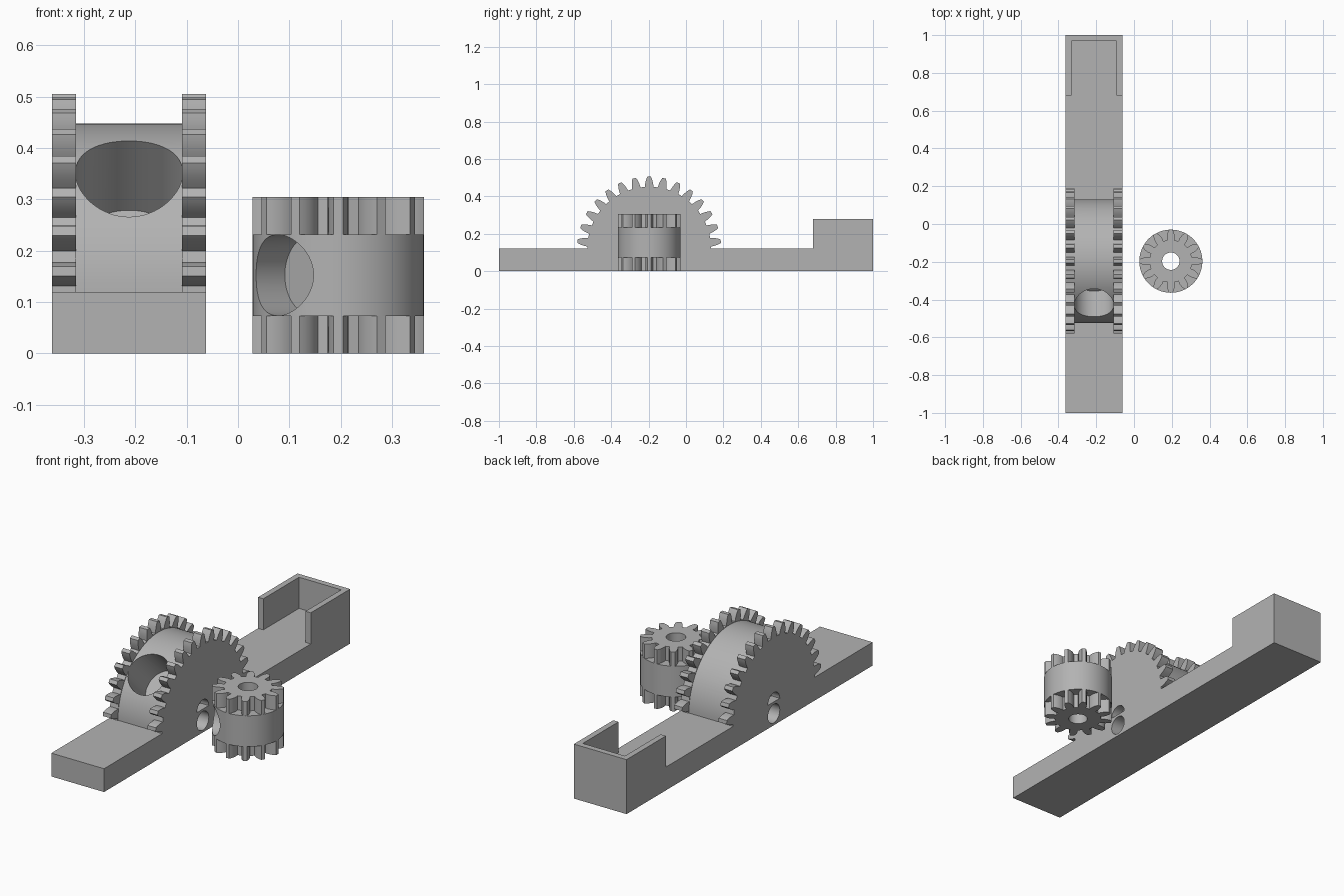
import bpy
import bmesh
from math import sin, cos, pi, radians
from mathutils import Matrix, Vector

cube = bpy.data.objects.get("Cube")
if cube:
    bpy.data.objects.remove(cube, do_unlink=True)

GREY = (0.45, 0.45, 0.45, 1)
mat = bpy.data.materials.new("plain grey")
mat.use_nodes = True
mat.diffuse_color = GREY
mat.node_tree.nodes["Principled BSDF"].inputs["Base Color"].default_value = GREY

# Shared layout
MID_X, HALF_W, BASE_H = -0.212, 0.15, 0.12
AXLE = Vector((MID_X, -0.197, BASE_H))
PINION = Vector((0.195, -0.197, 0))
SPOOL_HALF = 0.1035
# Local (u, v, extrusion) mapped to world (y, z, x)
ALONG_X = Matrix(((0, 0, 1, 0), (1, 0, 0, 0), (0, 1, 0, 0), (0, 0, 0, 1)))


def prism(name, outline, low, high, matrix=Matrix()):
    """Extrude a 2D outline from low to high, then place it."""
    bm = bmesh.new()
    face = bm.faces.new([bm.verts.new((u, v, low)) for u, v in outline])
    new = bmesh.ops.extrude_face_region(bm, geom=[face])["geom"]
    verts = [g for g in new if isinstance(g, bmesh.types.BMVert)]
    bmesh.ops.translate(bm, verts=verts, vec=(0, 0, high - low))
    bmesh.ops.recalc_face_normals(bm, faces=bm.faces)
    bm.transform(matrix)
    mesh = bpy.data.meshes.new(name)
    bm.to_mesh(mesh)
    bm.free()
    mesh.materials.append(mat)
    ob = bpy.data.objects.new(name, mesh)
    bpy.context.collection.objects.link(ob)
    return ob


def rect(u0, u1, v0, v1):
    return [(u0, v0), (u1, v0), (u1, v1), (u0, v1)]


def arc(radius, start=0, end=2 * pi, steps=64, closed=True):
    count = steps if closed else steps + 1
    return [(radius * cos(start + (end - start) * i / steps),
             radius * sin(start + (end - start) * i / steps)) for i in range(count)]


def teeth(angles, profile):
    """Outline points for teeth; profile lists (radius, half width) root to tip."""
    points = []
    for a in angles:
        for side, rows in ((-1, profile), (1, profile[::-1])):
            for r, w in rows:
                t = a + side * w / r
                points.append((r * cos(t), r * sin(t)))
    return points


def rod(radius, start, direction, length):
    """Round cutter starting at a point and running along a direction."""
    turn = Vector(direction).to_track_quat('Z', 'Y').to_matrix().to_4x4()
    ob = prism("cutter", arc(radius), 0, length, Matrix.Translation(start) @ turn)
    ob.hide_render = True
    return ob


def cut(ob, *cutters):
    """Subtract the cutters, bake the result and remove them."""
    for c in cutters:
        mod = ob.modifiers.new("cut", 'BOOLEAN')
        mod.operation = 'DIFFERENCE'
        mod.solver = 'EXACT'
        mod.object = c
    graph = bpy.context.evaluated_depsgraph_get()
    mesh = bpy.data.meshes.new_from_object(ob.evaluated_get(graph))
    ob.modifiers.clear()
    ob.data = mesh
    for c in cutters:
        bpy.data.objects.remove(c, do_unlink=True)


def smooth(ob):
    bpy.ops.object.select_all(action='DESELECT')
    ob.select_set(True)
    bpy.context.view_layer.objects.active = ob
    bpy.ops.object.shade_smooth_by_angle(angle=radians(25))


# Long base with a cross hole under the axle
left, right = MID_X - HALF_W, MID_X + HALF_W
base = prism("base", rect(left, right, -1, 1), 0, BASE_H)
cut(base, rod(0.048, (left - 0.1, AXLE.y, 0.06), (1, 0, 0), 0.6))
smooth(base)

# Three-sided tray at the back, open to the front
wall, front = 0.03, 0.68
prism("tray_walls", [(left, front), (left + wall, front), (left + wall, 1 - wall),
                     (right - wall, 1 - wall), (right - wall, front),
                     (right, front), (right, 1), (left, 1)], BASE_H, 0.28)

# Pair of half gears standing on the base
big_tooth = [(0.331, 0.0235), (0.347, 0.0215), (0.361, 0.0185), (0.374, 0.0145), (0.385, 0.0095)]
half_gear = [(0.331, 0)] + teeth([radians(6 + 12 * i) for i in range(15)], big_tooth) + [(-0.331, 0)]
place = Matrix.Translation(AXLE) @ ALONG_X
for name, a, b in (("right_half_gear", -HALF_W, -SPOOL_HALF), ("left_half_gear", SPOOL_HALF, HALF_W)):
    gear = prism(name, half_gear, a, b, place)
    cut(gear, rod(0.048, AXLE - Vector((0.3, 0, 0)), (1, 0, 0), 0.6))
    smooth(gear)

# Spool between them, with an arched tunnel and a slanted socket
spool = prism("spool", arc(0.328, 0, pi, 64, False), -SPOOL_HALF, SPOOL_HALF, place)
r = SPOOL_HALF + 0.001
spring = 0.233
arch = [(MID_X + u, spring + v) for u, v in arc(r, 0, pi, 48, False)]
arch += [(MID_X - r, 0.05), (MID_X + r, 0.05)]
along_y = Matrix(((1, 0, 0, 0), (0, 0, 1, 0), (0, 1, 0, 0), (0, 0, 0, 1)))
tunnel = prism("cutter", arch, -0.8, 0.5, along_y)
tunnel.hide_render = True
slant = Vector((0, -1, 1)).normalized()
cut(spool, tunnel, rod(r, AXLE + slant * 0.12, slant, 0.4))
smooth(spool)

# Pinion: two toothed ends and a round collar, all bored through
small_tooth = [(0.113, 0.0185), (0.128, 0.0205), (0.143, 0.0190), (0.156, 0.0150), (0.167, 0.0095)]
small_gear = teeth([radians(30 * i) for i in range(12)], small_tooth)
stand = Matrix.Translation(PINION)
diagonal = Vector((-1, -1, 0)).normalized()
for name, outline, a, b in (("pinion_lower_teeth", small_gear, 0, 0.073),
                            ("pinion_collar", arc(0.167, steps=96), 0.073, 0.232),
                            ("pinion_upper_teeth", small_gear, 0.232, 0.305)):
    part = prism(name, outline, a, b, stand)
    cutters = [rod(0.046, PINION - Vector((0, 0, 0.1)), (0, 0, 1), 0.6)]
    if name == "pinion_collar":
        socket = PINION + Vector((0, 0, (a + b) / 2)) + diagonal * 0.068
        cutters.append(rod(0.079, socket, diagonal, 0.3))
    cut(part, *cutters)
    smooth(part)
